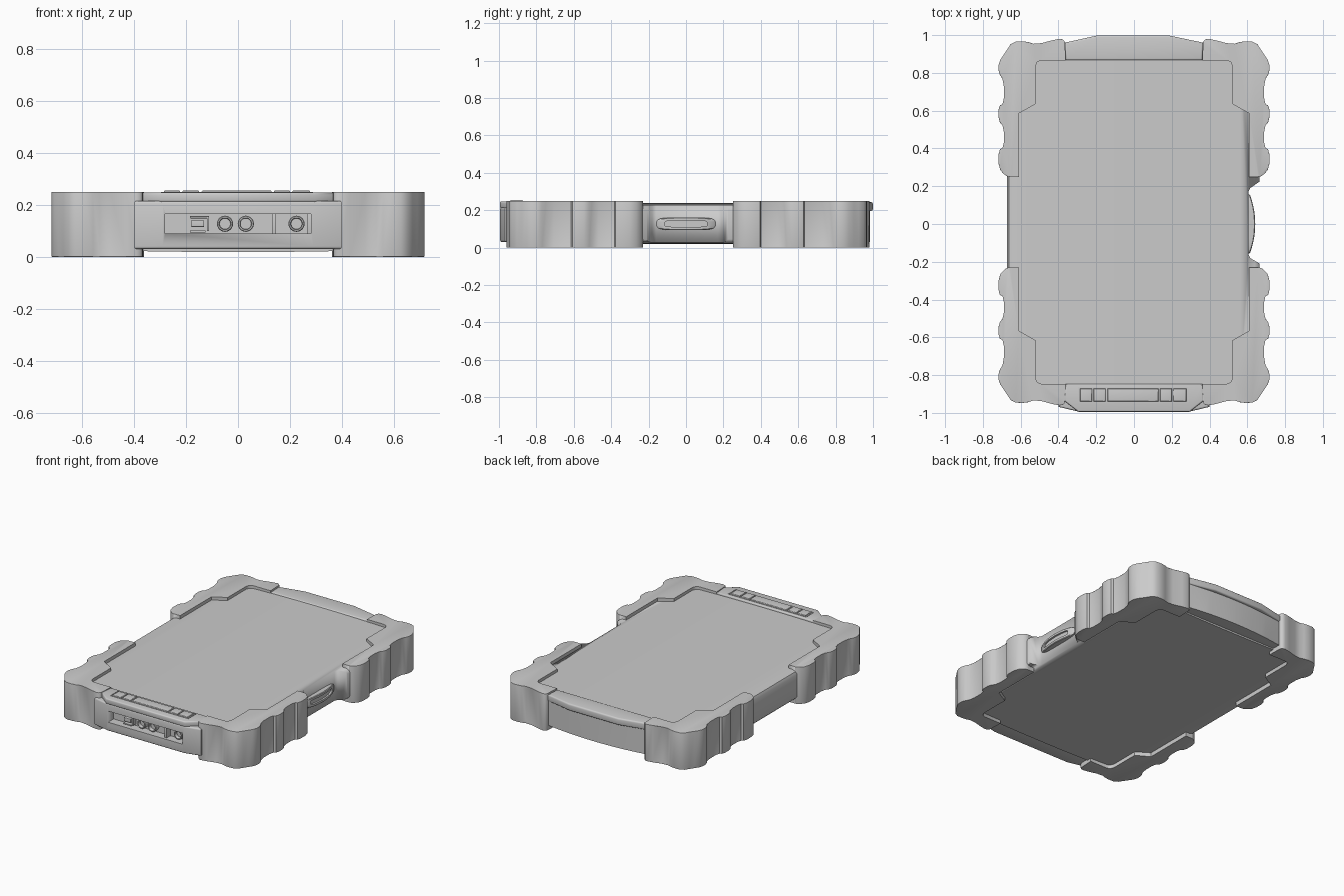
import bpy, bmesh, math
from mathutils import Matrix

if "Cube" in bpy.data.objects:
    bpy.data.objects.remove(bpy.data.objects["Cube"])


def finish(name, bm, angle=40):
    bmesh.ops.recalc_face_normals(bm, faces=bm.faces)
    me = bpy.data.meshes.new(name)
    bm.to_mesh(me)
    bm.free()
    ob = bpy.data.objects.new(name, me)
    bpy.context.collection.objects.link(ob)
    bpy.ops.object.select_all(action='DESELECT')
    ob.select_set(True)
    bpy.context.view_layer.objects.active = ob
    bpy.ops.object.shade_smooth_by_angle(angle=math.radians(angle))
    return ob


def prism(name, pts, z0, z1, bevel=0.0, n_outer=None, angle=40):
    """Extrude an xy outline; round the rims of the first n_outer points."""
    bm = bmesh.new()
    n = len(pts)
    lo = [bm.verts.new((x, y, z0)) for x, y in pts]
    hi = [bm.verts.new((x, y, z1)) for x, y in pts]
    bm.faces.new(lo)
    bm.faces.new(hi)
    for i in range(n):
        j = (i + 1) % n
        bm.faces.new((lo[i], lo[j], hi[j], hi[i]))
    if bevel:
        m = n if n_outer is None else n_outer - 1
        rims = [bm.edges.get((r[i], r[(i + 1) % n])) for r in (lo, hi) for i in range(m)]
        bmesh.ops.bevel(bm, geom=rims, offset=bevel, segments=3, profile=0.5,
                        affect='EDGES', clamp_overlap=True)
    return finish(name, bm, angle)


def box(name, x0, x1, y0, y1, z0, z1, bevel=0.004):
    return prism(name, [(x0, y0), (x1, y0), (x1, y1), (x0, y1)], z0, z1, bevel)


def cut(ob, cutter):
    mod = ob.modifiers.new("cut", 'BOOLEAN')
    mod.operation = 'DIFFERENCE'
    mod.object = cutter
    bpy.context.view_layer.objects.active = ob
    bpy.ops.object.modifier_apply(modifier=mod.name)
    bpy.data.objects.remove(cutter)


def soften(pts):
    """One corner-cutting pass on an open path."""
    out = [pts[0]]
    for a, b in zip(pts, pts[1:]):
        for t in (0.25, 0.75):
            out.append((a[0] + (b[0] - a[0]) * t, a[1] + (b[1] - a[1]) * t))
    return out + [pts[-1]]


# main body: slightly crowned cross-section run along y, notched on the right
def crown(x):
    return 0.012 * (1 - (x / 0.68) ** 2)


top = [(x / 100, 0.225 + crown(x / 100)) for x in range(-64, 65, 8)]
bottom = [(x / 100, 0.03 - crown(x / 100)) for x in range(64, -65, -8)]
section = top + [(0.658, 0.218), (0.665, 0.205), (0.665, 0.045), (0.658, 0.034)] \
    + bottom + [(-0.662, 0.036), (-0.672, 0.05), (-0.672, 0.2), (-0.662, 0.218)]
body = prism("body", section, -0.9, 0.88)
body.data.transform(Matrix.Rotation(math.radians(90), 4, 'X'))
body.data.update()
cut(body, prism("notch_cutter", [(0.605, -0.16), (0.605, 0.17), (0.615, 0.19), (0.665, 0.225),
                                 (0.8, 0.23), (0.8, -0.22), (0.665, -0.21), (0.615, -0.18)],
                -0.1, 0.4))

# four scalloped corner bumpers, mirrored about x = 0 and y = 0.01
outer = [(0.365, 0.945), (0.368, 0.975), (0.40, 0.982), (0.52, 0.948), (0.57, 0.968),
         (0.645, 0.965), (0.68, 0.91), (0.717, 0.857), (0.717, 0.80), (0.688, 0.757),
         (0.688, 0.637), (0.717, 0.625), (0.717, 0.545), (0.688, 0.515), (0.688, 0.405),
         (0.717, 0.393), (0.717, 0.295), (0.68, 0.255), (0.66, 0.25)]
outer = soften([p for p in outer])
inner = [(0.61, 0.25), (0.61, 0.585), (0.522, 0.635), (0.522, 0.835), (0.512, 0.857),
         (0.492, 0.866), (0.362, 0.866)]
for sx, side in ((1, "right"), (-1, "left")):
    for sy, end in ((1, "rear"), (-1, "front")):
        pts = [(sx * x, 0.01 + sy * (y - 0.01)) for x, y in outer + inner]
        prism(f"bumper_{end}_{side}", pts, 0.0, 0.25, 0.011, len(outer), 50)

# front end block with its port window
front = prism("front_block", [(-0.4, -0.86), (-0.4, -0.968), (-0.29, -0.994), (0.29, -0.994),
                              (0.4, -0.968), (0.4, -0.86)], 0.03, 0.215, 0.01)
cut(front, box("window_cutter", -0.28, 0.28, -1.1, -0.935, 0.09, 0.165, 0))

# front top plate and buttons
prism("front_top_plate", [(-0.362, -0.846), (-0.37, -0.935), (-0.295, -0.994), (0.295, -0.994),
                          (0.37, -0.935), (0.362, -0.846)], 0.21, 0.247, 0.008)
for i, (x0, x1) in enumerate([(-0.285, -0.222), (-0.214, -0.15), (-0.14, 0.13),
                              (0.138, 0.2), (0.208, 0.277)]):
    box(f"button_{i}", x0, x1, -0.94, -0.872, 0.235, 0.255, 0.006)
for i, (x0, x1, y0, y1) in enumerate([(-0.297, 0.289, -0.869, -0.866), (-0.297, 0.289, -0.946, -0.943),
                                      (-0.297, -0.294, -0.946, -0.866), (0.286, 0.289, -0.946, -0.866)]):
    box(f"button_frame_{i}", x0, x1, y0, y1, 0.235, 0.2495, 0)

# round jacks
for i, x in enumerate((-0.05, 0.03, 0.225)):
    bm = bmesh.new()
    rot = Matrix.Translation((x, -0.95, 0.127)) @ Matrix.Rotation(math.radians(90), 4, 'X')
    rings = []
    for r, z in ((0.031, -0.02), (0.031, 0.014), (0.028, 0.017), (0.023, 0.017), (0.021, 0.014), (0.021, -0.005)):
        rings.append([bm.verts.new(rot @ Matrix.Rotation(a * math.tau / 32, 4, 'Z') @ Matrix.Translation((r, 0, z)).translation)
                      for a in range(32)])
    for a, b in zip(rings, rings[1:]):
        for k in range(32):
            j = (k + 1) % 32
            bm.faces.new((a[k], a[j], b[j], b[k]))
    bm.faces.new(rings[-1])
    bm.faces.new(rings[0])
    finish(f"jack_{i}", bm)

# rectangular socket, divider and jack surround
box("socket_top", -0.185, -0.115, -0.965, -0.93, 0.148, 0.156, 0.002)
box("socket_bottom", -0.185, -0.125, -0.965, -0.93, 0.093, 0.101, 0.002)
box("socket_side", -0.119, -0.111, -0.965, -0.93, 0.1, 0.156, 0.002)
box("socket_tongue", -0.18, -0.13, -0.968, -0.93, 0.115, 0.14, 0.002)
box("port_divider", 0.13, 0.147, -0.975, -0.93, 0.088, 0.167, 0.002)
box("port_rim", 0.265, 0.282, -0.975, -0.93, 0.088, 0.167, 0.002)

# rear end: arched band under an overhanging visor
arc = [(0.4 * math.cos(math.pi * i / 24), 0) for i in range(25)]
arc = [(x, 0.983 - 0.035 * (x / 0.4) ** 2) for x, _ in arc]
prism("rear_band", [(0.4, 0.85)] + arc + [(-0.4, 0.85)], 0.03, 0.21, 0.008)
prism("rear_visor", [(0.362, 0.867), (0.366, 0.96), (0.18, 0.999), (-0.19, 0.999),
                     (-0.366, 0.96), (-0.362, 0.867)], 0.196, 0.243, 0.01)

# side connector: bulged oblong with a slot
bm = bmesh.new()
N = 64


def oblong(hy, hz, e, dx, flat=None):
    ring = []
    for k in range(N):
        c, s = math.cos(math.tau * k / N), math.sin(math.tau * k / N)
        y = hy * math.copysign(abs(c) ** e, c)
        z = hz * math.copysign(abs(s) ** e, s)
        x = flat if flat else 0.612 + 0.03 * (1 - (y / 0.16) ** 2) + dx
        ring.append(bm.verts.new((x, y, 0.127 + z)))
    return ring


rings = [oblong(0.157, 0.034, 0.5, 0, 0.59), oblong(0.157, 0.034, 0.5, -0.004),
         oblong(0.152, 0.03, 0.5, 0), oblong(0.112, 0.016, 0.3, 0), oblong(0.112, 0.016, 0.3, -0.012)]
for a, b in zip(rings, rings[1:]):
    for k in range(N):
        j = (k + 1) % N
        bm.faces.new((a[k], a[j], b[j], b[k]))
bm.faces.new(rings[0])
bm.faces.new(rings[-1])
finish("side_connector", bm)
